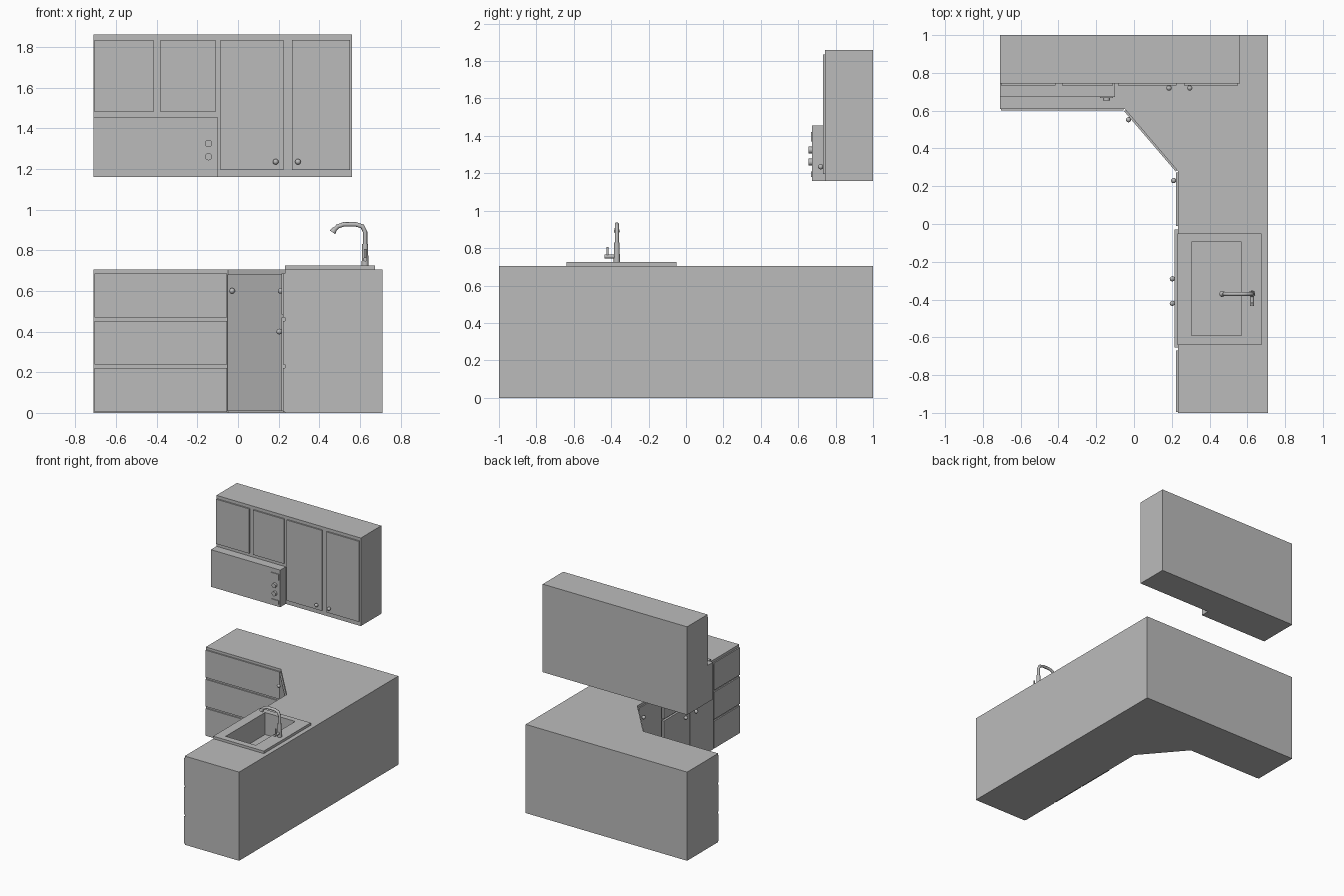
import bpy, bmesh
from math import pi, atan2, hypot
from mathutils import Matrix, Vector

if "Cube" in bpy.data.objects:
    bpy.data.objects.remove(bpy.data.objects["Cube"], do_unlink=True)

grey = bpy.data.materials.new("cabinet_grey")
grey.use_nodes = True
grey.diffuse_color = (0.5, 0.5, 0.5, 1)
grey.node_tree.nodes["Principled BSDF"].inputs["Base Color"].default_value = (0.5, 0.5, 0.5, 1)


def finish(name, bm, smooth=False):
    bmesh.ops.recalc_face_normals(bm, faces=bm.faces)
    mesh = bpy.data.meshes.new(name)
    bm.to_mesh(mesh)
    bm.free()
    mesh.materials.append(grey)
    ob = bpy.data.objects.new(name, mesh)
    bpy.context.collection.objects.link(ob)
    if smooth:
        bpy.ops.object.select_all(action="DESELECT")
        ob.select_set(True)
        bpy.context.view_layer.objects.active = ob
        bpy.ops.object.shade_smooth_by_angle()
    return ob


def prism(name, outline, z0, z1):
    bm = bmesh.new()
    face = bm.faces.new([bm.verts.new((x, y, z0)) for x, y in outline])
    top = bmesh.ops.extrude_face_region(bm, geom=[face])
    verts = [v for v in top["geom"] if isinstance(v, bmesh.types.BMVert)]
    bmesh.ops.translate(bm, vec=(0, 0, z1 - z0), verts=verts)
    return finish(name, bm)


def box(name, x0, x1, y0, y1, z0, z1):
    return prism(name, [(x0, y0), (x1, y0), (x1, y1), (x0, y1)], z0, z1)


def rod(name, start, end, r0, r1=None, sides=16):
    a, b = Vector(start), Vector(end)
    turn = (b - a).to_track_quat("Z", "Y").to_matrix().to_4x4()
    bm = bmesh.new()
    bmesh.ops.create_cone(bm, cap_ends=True, segments=sides, radius1=r0,
                          radius2=r0 if r1 is None else r1, depth=(b - a).length,
                          matrix=Matrix.Translation((a + b) / 2) @ turn)
    return finish(name, bm, True)


def knob(name, point, out):
    p, d = Vector(point), Vector(out).normalized()
    rod(name + "_stem", p, p + d * 0.012, 0.008)
    bm = bmesh.new()
    bmesh.ops.create_uvsphere(bm, u_segments=12, v_segments=8, radius=0.014,
                              matrix=Matrix.Translation(p + d * 0.012))
    finish(name, bm, True)


def cut(ob, cutter):
    mod = ob.modifiers.new("opening", "BOOLEAN")
    mod.operation = "DIFFERENCE"
    mod.solver = "EXACT"
    mod.object = cutter
    bpy.ops.object.select_all(action="DESELECT")
    ob.select_set(True)
    bpy.context.view_layer.objects.active = ob
    bpy.ops.object.modifier_apply(modifier=mod.name)


# L-shaped base cabinet with a diagonal corner
H = 0.705
base = prism("base_cabinet", [(-0.71, 1), (-0.71, 0.61), (-0.05, 0.61), (0.232, 0.28),
                              (0.232, -1), (0.71, -1), (0.71, 1)], 0, H)

# Sink rim and basin
rim = box("sink_rim", 0.23, 0.675, -0.64, -0.05, H, 0.725)
cutter = box("basin_cutter", 0.305, 0.57, -0.59, -0.095, 0.55, 0.8)
cut(base, cutter)
cut(rim, cutter)
bpy.data.objects.remove(cutter, do_unlink=True)
rod("sink_drain", (0.47, -0.355, 0.55), (0.47, -0.355, 0.555), 0.035)

# Two drawer stacks
for i, (z0, z1) in enumerate([(0.005, 0.222), (0.237, 0.453), (0.468, 0.685)]):
    box(f"back_drawer_{i}", -0.705, -0.055, 0.6, 0.612, z0, z1)
    box(f"side_drawer_{i}", 0.222, 0.234, -0.995, -0.67, z0, z1)

# Sink cabinet doors with a fixed panel above
for y0, y1, ky in [(-0.655, -0.36, -0.42), (-0.35, -0.03, -0.29)]:
    box("sink_door", 0.215, 0.234, y0, y1, 0.01, 0.47)
    knob("sink_door_knob", (0.215, ky, 0.4), (-1, 0, 0))
box("sink_panel", 0.215, 0.234, -0.655, -0.03, 0.485, 0.685)

# Narrow side door
box("side_door", 0.222, 0.234, -0.01, 0.272, 0.01, 0.685)
knob("side_door_knob", (0.222, 0.23, 0.6), (-1, 0, 0))

# Diagonal corner door
a, b = Vector((-0.045, 0.604)), Vector((0.228, 0.285))
d = (b - a).normalized()
out = Vector((d.y, -d.x)) * 0.01
prism("corner_door", [a + out, b + out, b, a], 0.01, 0.68)
kp = a + d * 0.05 + out
knob("corner_door_knob", (kp.x, kp.y, 0.6), (out.x, out.y, 0))

# Wall cabinets
prism("wall_cabinet_short", [(-0.71, 0.743), (-0.1, 0.743), (-0.1, 1), (-0.71, 1)], 1.455, 1.86)
box("wall_cabinet_tall", -0.1, 0.56, 0.743, 1, 1.16, 1.86)
for x0, x1, z0 in [(-0.705, -0.415, 1.48), (-0.38, -0.11, 1.48),
                   (-0.085, 0.225, 1.195), (0.265, 0.55, 1.195)]:
    box("wall_door", x0, x1, 0.732, 0.745, z0, 1.835)
for x in (0.185, 0.295):
    knob("wall_door_knob", (x, 0.732, 1.235), (0, -1, 0))

# Built-in oven under the short cabinet, with dials and small plates
box("oven_body", -0.71, -0.1, 0.673, 1, 1.16, 1.455)
for z in (1.26, 1.325):
    rod("oven_dial", (-0.145, 0.675, z), (-0.145, 0.655, z), 0.018)
for z0, z1 in [(1.18, 1.21), (1.37, 1.42)]:
    box("oven_plate", -0.18, -0.11, 0.667, 0.674, z0, z1)

# Faucet: stepped column, curved spout and lever
fx, fy = 0.625, -0.37
rod("faucet_base", (fx, fy, 0.725), (fx, fy, 0.83), 0.017, 0.014)
curve = bpy.data.curves.new("faucet_spout", "CURVE")
curve.dimensions = "3D"
curve.bevel_depth = 0.011
curve.bevel_resolution = 3
curve.use_fill_caps = True
curve.materials.append(grey)
path = [(fx, 0.82), (fx, 0.89), (0.612, 0.917), (0.58, 0.927), (0.52, 0.927), (0.49, 0.917), (0.474, 0.9)]
line = curve.splines.new("POLY")
line.points.add(len(path) - 1)
for point, (x, z) in zip(line.points, path):
    point.co = (x, fy, z, 1)
spout = bpy.data.objects.new("faucet_spout", curve)
bpy.context.collection.objects.link(spout)
rod("faucet_nozzle", (0.478, fy, 0.908), (0.465, fy, 0.888), 0.011, 0.016)
rod("faucet_lever_arm", (fx, fy, 0.755), (fx, -0.435, 0.755), 0.01)
rod("faucet_lever", (fx, -0.42, 0.755), (fx, -0.42, 0.805), 0.006)
